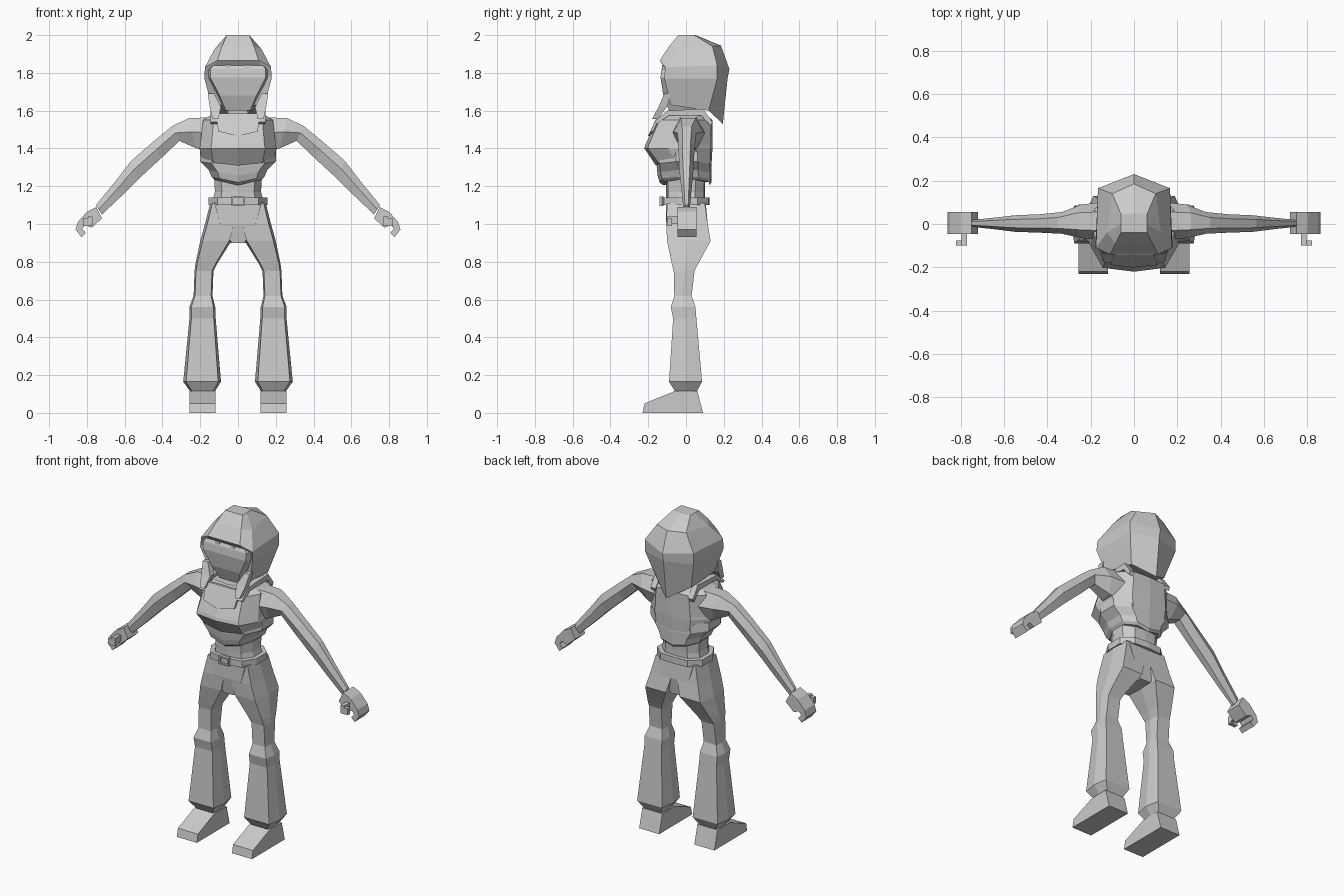
import bpy, bmesh

grey = bpy.data.materials.new("plain grey")
grey.diffuse_color = (0.6, 0.6, 0.6, 1)

BOX = [(-1, -1), (1, -1), (1, 1), (-1, 1)]
HEX = [(-.85, -1), (.85, -1), (1, 0), (.85, 1), (-.85, 1), (-1, 0)]
TORSO = [(0, -1), (.7, -.9), (1, -.3), (1, .5), (.6, .95), (0, 1),
         (-.6, .95), (-1, .5), (-1, -.3), (-.7, -.9)]


def skin(name, rings, mirror=False):
    """Bridge equal rings, cap the ends; optionally mirror across x."""
    bm = bmesh.new()
    vs = [[bm.verts.new(p) for p in r] for r in rings]
    n = len(vs[0])
    for a, b in zip(vs, vs[1:]):
        for i in range(n):
            j = (i + 1) % n
            bm.faces.new((a[i], a[j], b[j], b[i]))
    bm.faces.new(vs[0][::-1])
    bm.faces.new(vs[-1])
    bmesh.ops.recalc_face_normals(bm, faces=bm.faces)
    me = bpy.data.meshes.new(name)
    bm.to_mesh(me)
    bm.free()
    me.materials.append(grey)
    ob = bpy.data.objects.new(name, me)
    bpy.context.collection.objects.link(ob)
    if mirror:
        m = ob.modifiers.new("mirror", 'MIRROR')
        m.use_mirror_merge = False
    return ob


def loft(name, shape, sections, mirror=False):
    """Sections are x0, x1, y0, y1, z and an optional dip toward the centre."""
    rings = []
    for x0, x1, y0, y1, z, *dip in sections:
        d = dip[0] if dip else 0
        rings.append([((x0 + x1) / 2 + u * (x1 - x0) / 2,
                       (y0 + y1) / 2 + v * (y1 - y0) / 2,
                       z - d * (1 - abs(u))) for u, v in shape])
    return skin(name, rings, mirror)


def box(name, x0, x1, y0, y1, z0, z1, mirror=False):
    return loft(name, BOX, [(x0, x1, y0, y1, z0), (x0, x1, y0, y1, z1)], mirror)


# Feet: side profile swept across x
foot = [(-.23, 0), (-.22, .05), (-.06, .115), (.06, .115), (.09, 0)]
skin("foot", [[(x, y, z) for y, z in foot] for x in (.12, .257)], True)

# Flared trouser legs
loft("trouser_leg", HEX, [
    (.125, .25, -.055, .055, .11), (.09, .29, -.09, .085, .165),
    (.118, .257, -.068, .055, .50), (.12, .258, -.08, .05, .56),
    (.135, .235, -.062, .03, .62), (.13, .23, -.065, .045, .75),
    (.11, .225, -.075, .065, .79), (.035, .20, -.10, .13, .91),
    (.01, .175, -.105, .115, 1.0), (.0, .147, -.10, .10, 1.11)], True)
loft("pelvis", HEX, [(-.04, .04, -.09, .10, .90), (-.11, .11, -.106, .115, 1.0),
                     (-.145, .145, -.105, .105, 1.11)])

# Belt and buckle
loft("belt", TORSO, [(-.155, .155, -.13, .125, 1.10), (-.155, .155, -.13, .125, 1.14)])
for x in (-.034, .026):
    box("buckle_side", x, x + .008, -.14, -.12, 1.095, 1.145)
for z in (1.095, 1.137):
    box("buckle_bar", -.034, .034, -.14, -.12, z, z + .008)

# Bare waist
loft("waist", TORSO, [(-.14, .14, -.105, .10, 1.10), (-.122, .122, -.105, .10, 1.17),
                      (-.13, .13, -.11, .105, 1.30)])

# Shirt hem, folds and chest
loft("shirt_hem", TORSO, [
    (-.125, .125, -.12, .125, 1.235, .03), (-.14, .14, -.14, .135, 1.25, .03),
    (-.155, .155, -.15, .135, 1.285, .03), (-.20, .20, -.155, .135, 1.33, .03),
    (-.20, .20, -.15, .13, 1.38)])
loft("chest", TORSO, [
    (-.185, .185, -.16, .135, 1.33, .02), (-.205, .205, -.22, .14, 1.40),
    (-.20, .20, -.215, .14, 1.42), (-.185, .185, -.155, .14, 1.55),
    (-.13, .13, -.11, .10, 1.585)])

# Neckline panel lying on the chest slope
neck = [(-.115, 1.585), (-.105, 1.49), (0, 1.465), (.105, 1.49), (.115, 1.585)]
skin("neckline_panel", [[(x, -.195 + (z - 1.465) * .46 + o, z) for x, z in neck]
                        for o in (-.006, .01)])
# Shoulder straps over the top, front to back
strap = [(-.17, 1.54), (-.10, 1.60), (.09, 1.61), (.14, 1.54), (.13, 1.52),
         (.08, 1.575), (-.09, 1.575), (-.155, 1.53)]
skin("shoulder_strap", [[(x, y, z) for y, z in strap] for x in (.11, .145)], True)
loft("neck", HEX, [(-.065, .065, -.05, .06, 1.53), (-.055, .055, -.05, .05, 1.68)])

# Arms: top point, bottom point, front and back of each section
arm = [(.14, 1.565, .15, 1.38, -.075, .10), (.262, 1.56, .22, 1.40, -.065, .09),
       (.35, 1.517, .31, 1.44, -.045, .055), (.45, 1.435, .41, 1.345, -.04, .045),
       (.565, 1.335, .53, 1.235, -.036, .04), (.65, 1.225, .62, 1.145, -.025, .03),
       (.752, 1.10, .72, 1.05, -.014, .02)]
rings = []
for xa, za, xb, zb, y0, y1 in arm:
    m, n = (y0 + y1) / 2, (y1 - y0) / 2
    rings.append([(xb + (xa - xb) * t, m + s * n, zb + (za - zb) * t)
                  for t, s in ((0, -.5), (0, .5), (.55, 1), (1, .5), (1, -.5), (.55, -1))])
skin("arm", rings, True)

# Hands with curled fingers and thumb
hand = [(.75, 1.09), (.80, 1.065), (.848, 1.01), (.86, .97), (.828, .93), (.806, .952),
        (.825, .975), (.81, .995), (.775, .98), (.72, 1.03)]
skin("hand", [[(x, y, z) for x, z in hand] for y in (-.045, .055)], True)
box("thumb", .77, .795, -.10, -.03, 1.0, 1.04, True)
box("thumb_tip", .77, .82, -.10, -.075, .99, 1.03, True)

# Face and eyes
loft("face", HEX, [(-.075, .075, -.09, .05, 1.60), (-.115, .115, -.12, .06, 1.68),
                   (-.172, .172, -.135, .06, 1.775), (-.172, .172, -.13, .06, 1.82),
                   (-.12, .12, -.10, .06, 1.88)])
box("eye", .037, .066, -.128, -.119, 1.82, 1.843, True)

# Hair: half rings from fringe round to the nape, mirrored in x
half = [
    [(.06, -.04, 2), (.06, 0, 2), (.06, .045, 2), (0, .05, 2)],
    [(.085, -.09, 1.94), (.125, -.04, 1.925), (.10, .14, 1.94), (0, .185, 1.945)],
    [(.11, -.14, 1.865), (.175, -.11, 1.83), (.166, .165, 1.84), (0, .23, 1.82)],
    [(.15, -.09, 1.80), (.178, -.115, 1.77), (.166, .165, 1.77), (0, .22, 1.77)],
    [(.10, -.06, 1.63), (.14, -.08, 1.63), (.12, .12, 1.60), (0, .195, 1.53)]]
skin("hair", [r + [(-x, y, z) for x, y, z in r[2::-1]] for r in half])
# Front locks falling onto the chest
loft("front_lock", BOX, [(.105, .135, -.18, -.15, 1.555), (.09, .15, -.145, -.10, 1.62),
                         (.125, .16, -.115, -.08, 1.69)], True)
